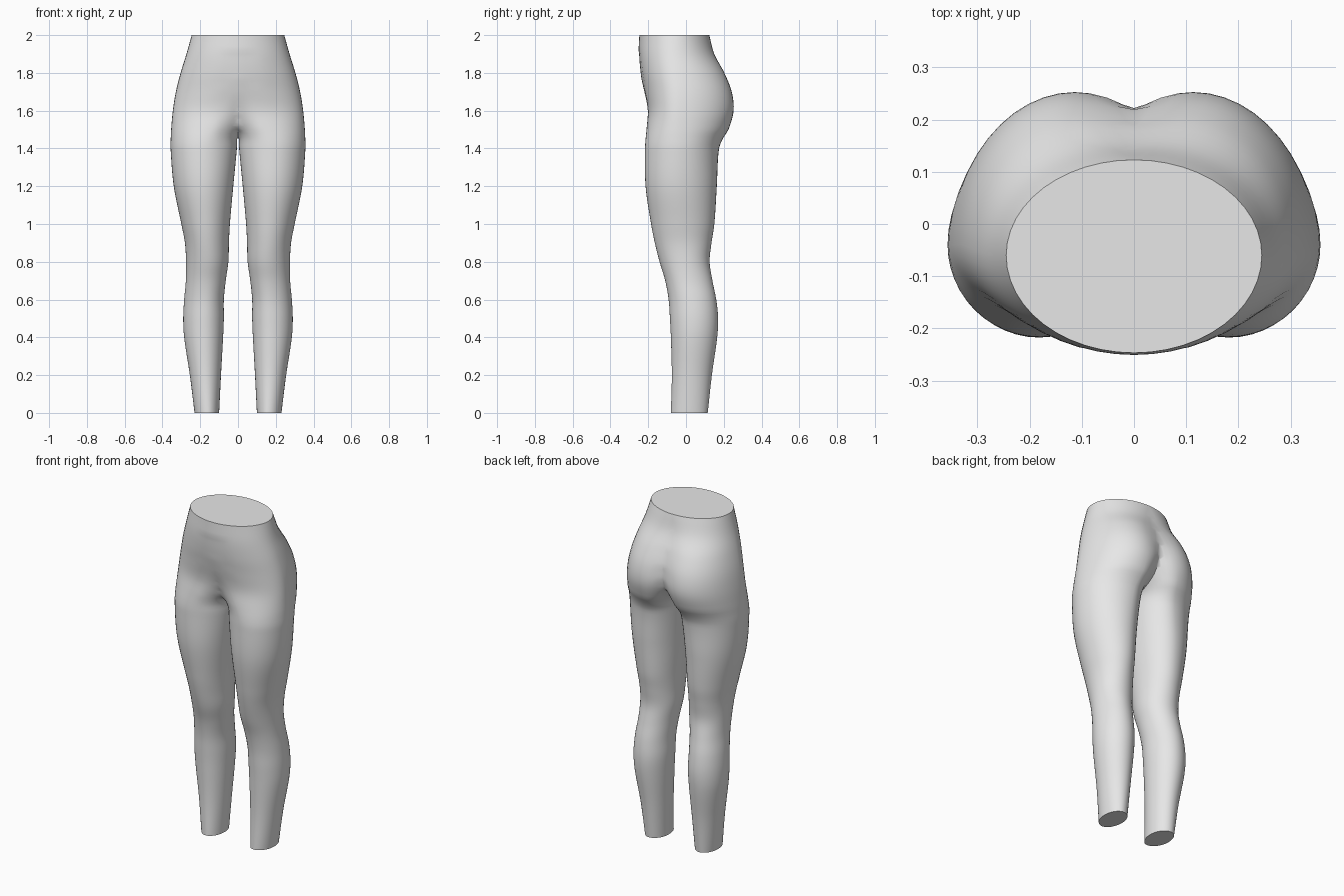
import bpy, bmesh, math
from mathutils import Vector

if "Cube" in bpy.data.objects:
    bpy.data.objects.remove(bpy.data.objects["Cube"])

# Cross-sections of one leg: z, inner x, outer x, front y, back y,
# widest y, x of front peak, x of back peak
KEYS = [
    (0.00, 0.100, 0.230, -0.080, 0.115, 0.02, 0.160, 0.170),
    (0.20, 0.090, 0.255, -0.075, 0.137, 0.03, 0.170, 0.170),
    (0.40, 0.079, 0.285, -0.080, 0.165, 0.04, 0.175, 0.180),
    (0.50, 0.075, 0.290, -0.085, 0.170, 0.04, 0.175, 0.180),
    (0.60, 0.075, 0.285, -0.092, 0.160, 0.03, 0.170, 0.180),
    (0.70, 0.065, 0.276, -0.110, 0.140, 0.01, 0.165, 0.175),
    (0.80, 0.051, 0.275, -0.140, 0.125, 0.00, 0.160, 0.165),
    (0.90, 0.048, 0.281, -0.165, 0.135, -0.01, 0.165, 0.165),
    (1.00, 0.043, 0.300, -0.185, 0.150, -0.02, 0.170, 0.165),
    (1.20, 0.025, 0.340, -0.214, 0.163, -0.04, 0.180, 0.165),
    (1.40, 0.006, 0.357, -0.217, 0.175, -0.04, 0.180, 0.145),
    (1.46, 0.003, 0.356, -0.213, 0.200, -0.04, 0.165, 0.130),
    (1.50, -0.02, 0.354, -0.209, 0.225, -0.04, 0.145, 0.122),
    (1.60, -0.10, 0.345, -0.203, 0.252, -0.04, 0.085, 0.115),
    (1.70, -0.16, 0.329, -0.222, 0.242, -0.04, 0.030, 0.108),
    (1.80, -0.23, 0.304, -0.243, 0.203, -0.05, 0.000, 0.090),
    (1.90, -0.25, 0.273, -0.251, 0.150, -0.06, 0.000, 0.045),
    (2.00, -0.245, 0.245, -0.247, 0.123, -0.06, 0.000, 0.000),
]
RINGS, SIDES = 100, 48


def section(z):
    """Smooth cubic interpolation between the key cross-sections."""
    i = 0
    while i < len(KEYS) - 2 and z > KEYS[i + 1][0]:
        i += 1
    a, b = KEYS[i], KEYS[i + 1]
    p, n = KEYS[max(i - 1, 0)], KEYS[min(i + 2, len(KEYS) - 1)]
    h = b[0] - a[0]
    t = (z - a[0]) / h
    out = []
    for k in range(1, 8):
        ma = (b[k] - p[k]) / (b[0] - p[0]) * h
        mb = (n[k] - a[k]) / (n[0] - a[0]) * h
        out.append((2*t**3 - 3*t**2 + 1) * a[k] + (t**3 - 2*t**2 + t) * ma
                   + (3*t**2 - 2*t**3) * b[k] + (t**3 - t**2) * mb)
    return out


def outline(z):
    """Four quarter ellipses meeting at the front, back, inner and outer peaks."""
    xi, xo, yf, yb, ym, xf, xb = section(z)
    pts = []
    for s in range(SIDES):
        ang = 2 * math.pi * s / SIDES
        c, sn = math.cos(ang), math.sin(ang)
        cx = xb if sn >= 0 else xf
        rx = xo - cx if c >= 0 else cx - xi
        ry = yb - ym if sn >= 0 else ym - yf
        pts.append(Vector((cx + rx * c, ym + ry * sn, z)))
    return pts


# One side: loft from ankle to waist, closed at both ends
bm = bmesh.new()
rings = [[bm.verts.new(p) for p in outline(2 * r / RINGS)] for r in range(RINGS + 1)]
for lo, hi in zip(rings, rings[1:]):
    for s in range(SIDES):
        e = (s + 1) % SIDES
        bm.faces.new((lo[s], lo[e], hi[e], hi[s]))
bm.faces.new(rings[0][::-1])
bm.faces.new(rings[-1])

# Trim at the centre plane and mirror to get both legs joined at the pelvis
bmesh.ops.bisect_plane(bm, geom=bm.verts[:] + bm.edges[:] + bm.faces[:], dist=1e-5,
                       plane_co=(0, 0, 0), plane_no=(1, 0, 0), clear_inner=True)
bmesh.ops.mirror(bm, geom=bm.verts[:] + bm.edges[:] + bm.faces[:],
                 axis='X', merge_dist=1e-4)
bmesh.ops.remove_doubles(bm, verts=bm.verts[:], dist=1e-4)

# Soften the groin seam and, more lightly, the seat cleft
front = [v for v in bm.verts if abs(v.co.x) < 0.1 and v.co.y < 0 and 1.44 < v.co.z < 1.9]
back = [v for v in bm.verts if abs(v.co.x) < 0.05 and v.co.y >= 0 and 1.46 < v.co.z < 1.9]
for verts, count in ((front, 8), (back, 2)):
    for _ in range(count):
        bmesh.ops.smooth_vert(bm, verts=verts, factor=0.5,
                              use_axis_x=True, use_axis_y=True, use_axis_z=True)
bmesh.ops.recalc_face_normals(bm, faces=bm.faces[:])

mesh = bpy.data.meshes.new("lower_body")
bm.to_mesh(mesh)
bm.free()
body = bpy.data.objects.new("lower_body", mesh)
bpy.context.collection.objects.link(body)

grey = bpy.data.materials.new("light grey")
grey.diffuse_color = (0.8, 0.8, 0.8, 1)
grey.use_nodes = True
grey.node_tree.nodes["Principled BSDF"].inputs["Base Color"].default_value = grey.diffuse_color
mesh.materials.append(grey)

bpy.context.view_layer.objects.active = body
body.select_set(True)
bpy.ops.object.shade_smooth_by_angle(angle=math.radians(55))
